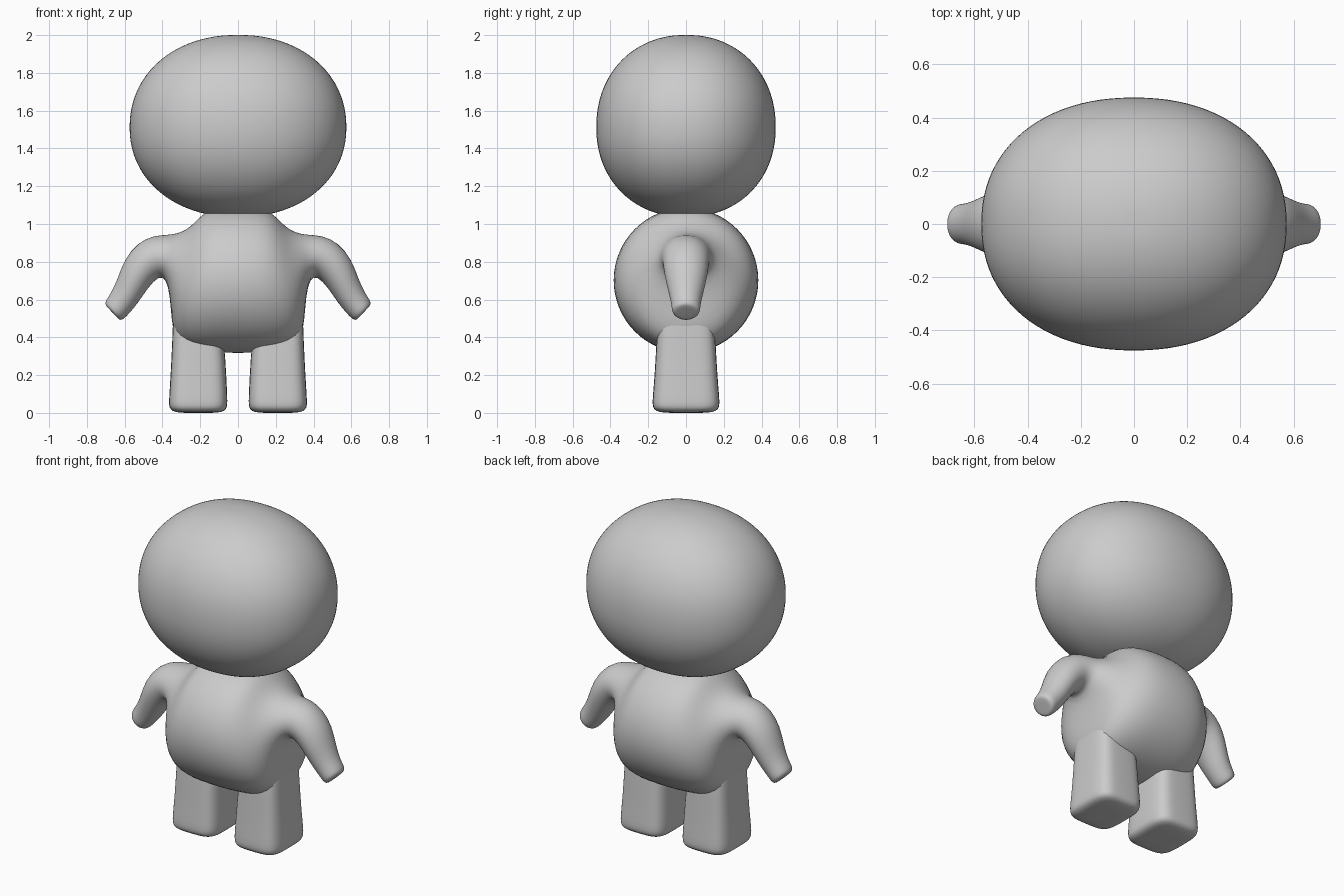
import bpy, bmesh
from math import sin, cos, pi, copysign


def loft(name, rings, power=2.0, segs=32):
    """Skin rings given as (xa, za, xb, zb, half_y): two ends of a diameter in the xz plane."""
    bm = bmesh.new()
    loops = []
    e = 2.0 / power
    for xa, za, xb, zb, hy in rings:
        loop = []
        for i in range(segs):
            t = 2 * pi * i / segs
            u = copysign(abs(cos(t)) ** e, cos(t))
            v = copysign(abs(sin(t)) ** e, sin(t))
            loop.append(bm.verts.new(((xa + xb) / 2 + u * (xb - xa) / 2, v * hy,
                                      (za + zb) / 2 + u * (zb - za) / 2)))
        loops.append(loop)
    for a, b in zip(loops, loops[1:]):
        for i in range(segs):
            j = (i + 1) % segs
            bm.faces.new((a[i], a[j], b[j], b[i]))
    # close both ends with a fan
    for loop in (loops[0], loops[-1]):
        cap = bm.faces.new(loop)
        bmesh.ops.poke(bm, faces=[cap])
    bmesh.ops.recalc_face_normals(bm, faces=bm.faces)
    me = bpy.data.meshes.new(name)
    bm.to_mesh(me)
    bm.free()
    me.shade_smooth()
    ob = bpy.data.objects.new(name, me)
    bpy.context.collection.objects.link(ob)
    sub = ob.modifiers.new("smooth", 'SUBSURF')
    sub.levels = sub.render_levels = 1
    return ob


# head: slightly boxy ellipsoid, widest a little below its middle
head = []
for i in range(1, 32):
    t = pi * i / 32
    r = sin(t) ** (2 / 2.12)
    h = copysign(abs(cos(t)) ** (2 / 2.12), cos(t))
    z = 1.512 + h * (0.49 if h > 0 else 0.477)
    head.append((-0.576 * r, z, 0.576 * r, z, 0.477 * r))
loft("head", head, power=2.18, segs=48)

# torso flowing into both arms: lower edge point, upper edge point, half depth
half = [
    (0.12, 0.317, 0.11, 1.085, 0.380),
    (0.20, 0.323, 0.18, 1.063, 0.358),
    (0.28, 0.343, 0.225, 1.012, 0.322),
    (0.335, 0.39, 0.275, 0.968, 0.272),
    (0.352, 0.49, 0.33, 0.948, 0.215),
    (0.36, 0.62, 0.38, 0.943, 0.158),
    (0.38, 0.712, 0.45, 0.938, 0.132),
    (0.42, 0.724, 0.53, 0.902, 0.124),
    (0.475, 0.665, 0.602, 0.815, 0.116),
    (0.53, 0.58, 0.637, 0.71, 0.093),
    (0.575, 0.527, 0.672, 0.635, 0.077),
    (0.605, 0.497, 0.702, 0.592, 0.076),
    (0.622, 0.490, 0.703, 0.575, 0.065),
    (0.633, 0.498, 0.695, 0.563, 0.048),
]
mirrored = [(-a, b, -c, d, y) for a, b, c, d, y in reversed(half)]
loft("torso_and_arms", mirrored + [(0, 0.315, 0, 1.09, 0.388)] + half)

# legs, running up flush with the torso side: height, inner x, outer x, half depth
profile = [
    (0.64, 0.12, 0.335, 0.10),
    (0.52, 0.10, 0.344, 0.145),
    (0.38, 0.072, 0.348, 0.157),
    (0.20, 0.062, 0.357, 0.166),
    (0.08, 0.056, 0.365, 0.177),
    (0.04, 0.056, 0.366, 0.178),
    (0.018, 0.063, 0.359, 0.170),
    (0.004, 0.085, 0.335, 0.145),
    (0.0, 0.13, 0.29, 0.09),
]
for side, label in ((1, "right"), (-1, "left")):
    loft("leg_" + label, [(side * a, z, side * b, z, y) for z, a, b, y in profile], power=4)
